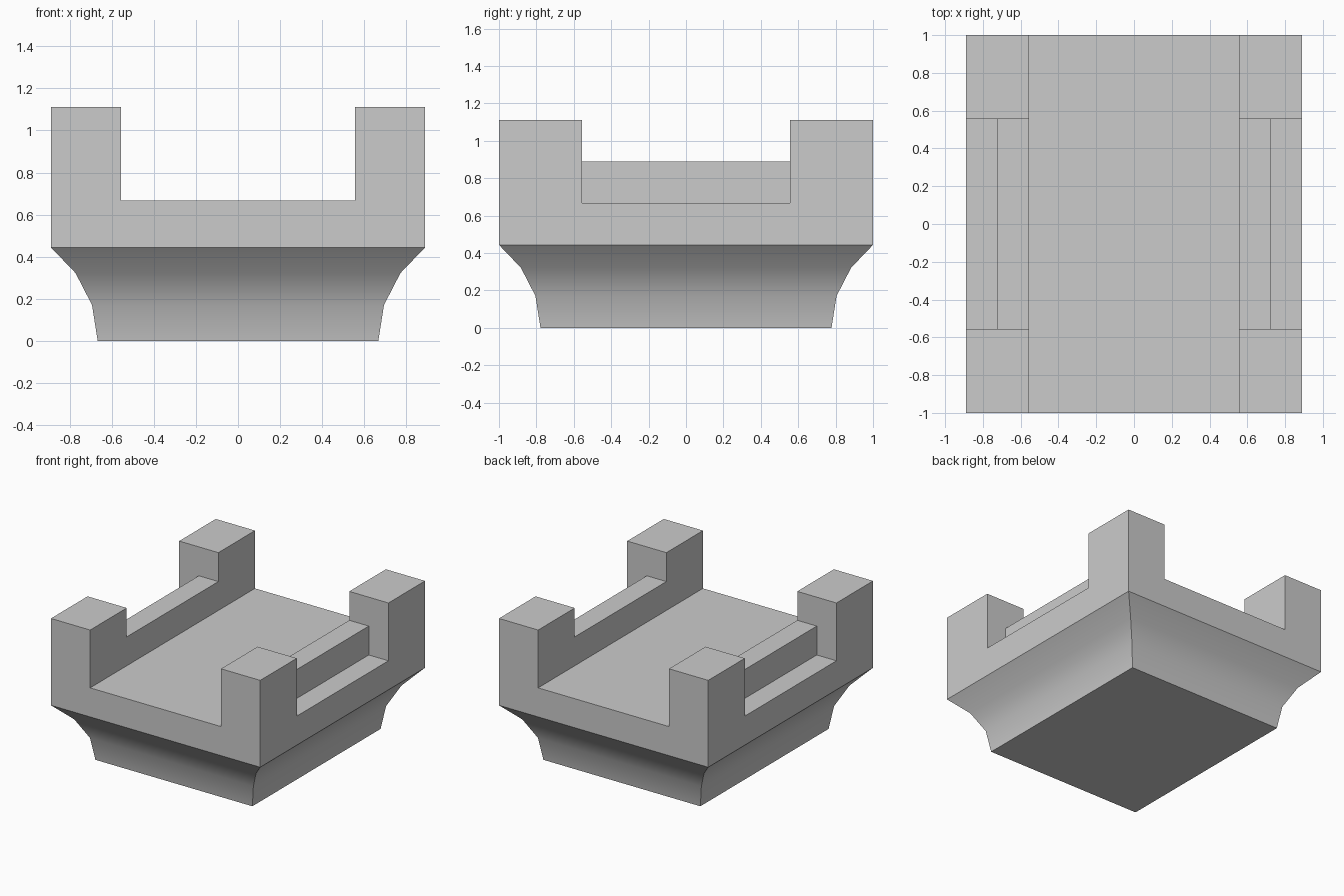
import bpy, bmesh, math

if "Cube" in bpy.data.objects:
    bpy.data.objects.remove(bpy.data.objects["Cube"])


def make_object(name, bm):
    bmesh.ops.recalc_face_normals(bm, faces=bm.faces)
    mesh = bpy.data.meshes.new(name)
    bm.to_mesh(mesh)
    bm.free()
    obj = bpy.data.objects.new(name, mesh)
    bpy.context.collection.objects.link(obj)
    return obj


def prism(name, profile, y0, y1):
    """Extrude an x-z outline along y."""
    bm = bmesh.new()
    face = bm.faces.new([bm.verts.new((x, y0, z)) for x, z in profile])
    new = bmesh.ops.extrude_face_region(bm, geom=[face])["geom"]
    verts = [v for v in new if isinstance(v, bmesh.types.BMVert)]
    bmesh.ops.translate(bm, verts=verts, vec=(0, y1 - y0, 0))
    return make_object(name, bm)


def loft(name, rings):
    """Join stacked rectangles (half x, half y, z) into a closed solid."""
    bm = bmesh.new()
    loops = [[bm.verts.new((sx * hx, sy * hy, z))
              for sx, sy in ((-1, -1), (1, -1), (1, 1), (-1, 1))]
             for hx, hy, z in rings]
    for a, b in zip(loops, loops[1:]):
        for i in range(4):
            j = (i + 1) % 4
            bm.faces.new((a[i], a[j], b[j], b[i]))
    bm.faces.new(loops[0])
    bm.faces.new(loops[-1])
    return make_object(name, bm)


HX, HY = 0.889, 1.0
FLOOR, RIDGE, TOP = 0.667, 0.889, 1.111
INNER, STEP, GAP = 0.556, 0.722, 0.556

# Body: hollow curved underside flaring out to a tall block
cove = [(0.222, 0), (0.195, 0.171), (0.117, 0.322), (0, 0.444), (0, TOP)]
body = loft("corner_post_platform", [(HX - d, HY - d, z) for d, z in cove])

# Central channel, open front and back
cutters = [prism("channel_cutter",
                 [(-INNER, FLOOR), (INNER, FLOOR), (INNER, 1.3), (-INNER, 1.3)],
                 -1.2, 1.2)]

# Stepped gap between the posts on each side, leaving a low inner wall
step = [(0.5, RIDGE), (STEP, RIDGE), (STEP, FLOOR), (1.1, FLOOR), (1.1, 1.3), (0.5, 1.3)]
for side, s in (("left", -1), ("right", 1)):
    cutters.append(prism(side + "_gap_cutter", [(s * x, z) for x, z in step], -GAP, GAP))

bpy.context.view_layer.objects.active = body
body.select_set(True)
for cutter in cutters:
    cutter.hide_render = True
    mod = body.modifiers.new("cut", "BOOLEAN")
    mod.operation = "DIFFERENCE"
    mod.solver = "EXACT"
    mod.object = cutter
    bpy.ops.object.modifier_apply(modifier=mod.name)
for cutter in cutters:
    bpy.data.objects.remove(cutter)

# Smooth cove, crisp edges elsewhere
bpy.ops.object.shade_smooth_by_angle(angle=math.radians(30))
